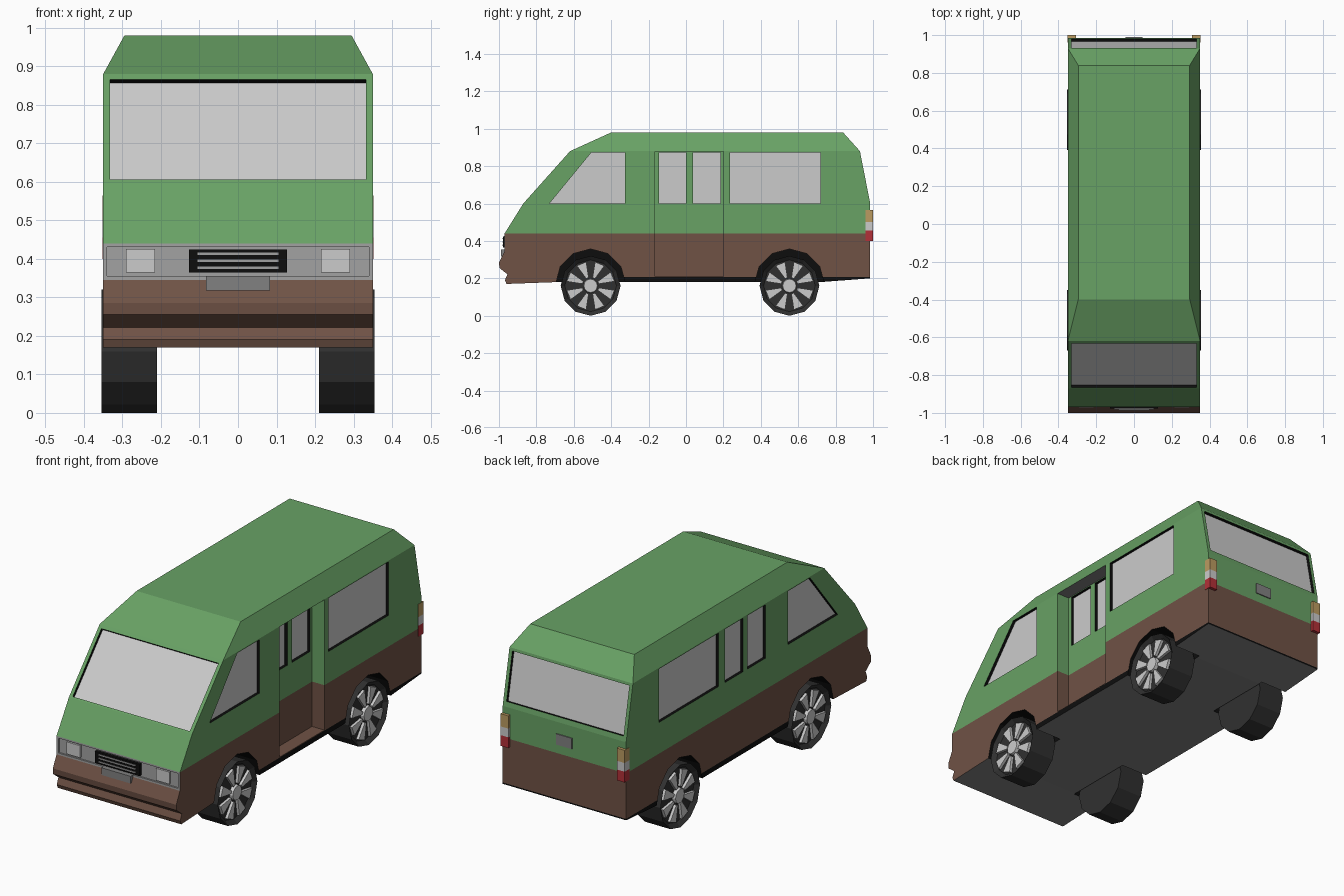
import bpy, bmesh
from math import sin, cos, pi, radians
from mathutils import Vector

if "Cube" in bpy.data.objects:
    bpy.data.objects.remove(bpy.data.objects["Cube"])

# Shared palette: every mesh uses the same slot order
COLOURS = dict(green=(.14, .36, .13), brown=(.16, .085, .06), black=(.004, .004, .004),
               glass=(.52, .52, .52), panel=(.36, .36, .36), under=(.22, .22, .22),
               tyre=(.03, .03, .03), red=(.45, .03, .04), amber=(.5, .33, .12))
NAMES = list(COLOURS)
MATS = []
for n, c in COLOURS.items():
    m = bpy.data.materials.new(n)
    m.diffuse_color = (*c, 1)
    m.use_nodes = True
    m.node_tree.nodes["Principled BSDF"].inputs["Base Color"].default_value = m.diffuse_color
    MATS.append(m)
idx = NAMES.index


def finish(name, bm):
    bmesh.ops.recalc_face_normals(bm, faces=bm.faces)
    me = bpy.data.meshes.new(name)
    bm.to_mesh(me)
    bm.free()
    for m in MATS:
        me.materials.append(m)
    ob = bpy.data.objects.new(name, me)
    bpy.context.collection.objects.link(ob)
    return ob


def prism_bm(a, b, wall, cap_a=None, cap_b=None, bm=None):
    """Solid between two matching outlines."""
    bm = bm or bmesh.new()
    va, vb = [bm.verts.new(p) for p in a], [bm.verts.new(p) for p in b]
    for vs, mat in ((va, cap_a), (vb, cap_b)):
        bm.faces.new(vs).material_index = idx(mat or wall)
    for i in range(len(va)):
        j = (i + 1) % len(va)
        bm.faces.new((va[i], va[j], vb[j], vb[i])).material_index = idx(wall)
    return bm


def rect(u0, u1, v0, v1):
    return [(u0, v0), (u1, v0), (u1, v1), (u0, v1)]


def box_bm(x0, x1, y0, y1, z0, z1, mat, bm=None):
    r = rect(x0, x1, z0, z1)
    return prism_bm([(x, y0, z) for x, z in r], [(x, y1, z) for x, z in r], mat, bm=bm)


def box(name, *args):
    return finish(name, box_bm(*args))


def split(bm, co, no):
    bmesh.ops.bisect_plane(bm, geom=bm.verts[:] + bm.edges[:] + bm.faces[:],
                           dist=1e-5, plane_co=co, plane_no=no)


def ring(r, y, z, x, n=12, start=-pi / 2):
    return [(x, y + r * cos(start + 2 * pi * i / n), z + r * sin(start + 2 * pi * i / n))
            for i in range(n)]


# Body shell: side profile (y, z) with a narrower hipped roof
W, ROOF_W = .35, .295
low = [(.93, .88), (.985, .6), (.985, .2), (.72, .18), (-.69, .18), (-.96, .17), (-.968, .19),
       (-.955, .222), (-.997, .255), (-1, .285), (-.97, .345), (-.97, .44), (-.87, .6), (-.62, .88)]
roof = [(-.4, .98), (.84, .98)]
bm = bmesh.new()
loops = []
for s in (1, -1):
    lo = [bm.verts.new((s * W, y, z)) for y, z in low]
    hi = [bm.verts.new((s * ROOF_W, y, z)) for y, z in roof]
    bm.faces.new(lo)
    bm.faces.new([lo[-1], *hi, lo[0]])
    loops.append(lo + hi)
for i in range(len(loops[0])):
    j = (i + 1) % len(loops[0])
    bm.faces.new((loops[0][i], loops[0][j], loops[1][j], loops[1][i]))
bmesh.ops.recalc_face_normals(bm, faces=bm.faces)
split(bm, (0, 0, .44), (0, 0, 1))
split(bm, (0, 0, .207), (0, 0, 1))
split(bm, (0, -.51, 0), (0, 1, 0))
bm.normal_update()
for f in bm.faces:
    c, n = f.calc_center_median(), f.normal
    if n.z < -.9 and c.z < .25:
        mat = 'under'
    elif c.z < .207 and c.y > -.51:
        mat = 'black'
    elif n.y < -.9 and .345 < c.z < .44 and c.y < -.96:
        mat = 'panel'
    else:
        mat = 'brown' if c.z < .44 else 'green'
    f.material_index = idx(mat)
body = finish('van_body', bm)
cutters = []

# Recessed side door on the right
bm = box_bm(.28, .45, -.165, .2, .21, .878, 'green')
split(bm, (0, 0, .44), (0, 0, 1))
for f in bm.faces:
    z = f.calc_center_median().z
    f.material_index = idx('under' if z > .87 else 'green' if z > .44 else 'brown')
cutters.append(finish('door_cutter', bm))

# Wheel arches
AXLES = (-.51, .553)
for s in (1, -1):
    for y in AXLES:
        cutters.append(finish('arch_cutter', prism_bm(ring(.187, y, .17, s * .2),
                                                      ring(.187, y, .17, s * .45), 'black')))


# Windows: shallow pockets with black walls and a glass floor
def pocket(pts, normal, depth=.015, wall='black', floor='glass'):
    n = Vector(normal).normalized()
    pts = [Vector(p) for p in pts]
    cutters.append(finish('pocket_cutter', prism_bm([p - n * depth for p in pts],
                                                    [p + n * .02 for p in pts], wall, floor)))


Z0, Z1 = .6, .874
for s in (1, -1):
    door_x = .28 if s > 0 else .35
    for x, outline in ((W, [(-.73, Z0), (-.325, Z0), (-.325, Z1), (-.505, Z1)]),
                       (door_x, rect(-.145, 0, Z0, Z1)),
                       (door_x, rect(.037, .185, Z0, Z1)),
                       (W, rect(.235, .72, Z0, Z1))):
        pocket([(s * x, y, z) for y, z in outline], (s, 0, 0))


def end_window(p0, p1, z0, z1, half, normal):
    (ya, za), (yb, zb) = p0, p1
    pts = []
    for x, z in rect(-half, half, z0, z1):
        pts.append((x, ya + (yb - ya) * (z - za) / (zb - za), z))
    pocket(pts, normal)


end_window((-.87, .6), (-.62, .88), .606, .866, .332, (0, -.28, .25))
end_window((.985, .6), (.93, .88), .625, .866, .332, (0, .28, .055))
pocket([(x, -.97, z) for x, z in rect(-.34, .34, .355, .431)], (0, -1, 0), .008, 'panel', 'panel')

# Apply all cuts, then drop the cutters
for c in cutters:
    mod = body.modifiers.new('cut', 'BOOLEAN')
    mod.operation, mod.solver, mod.object = 'DIFFERENCE', 'EXACT', c
dg = bpy.context.evaluated_depsgraph_get()
cut_mesh = bpy.data.meshes.new_from_object(body.evaluated_get(dg))
body.modifiers.clear()
body.data = cut_mesh
for c in cutters:
    bpy.data.objects.remove(c, do_unlink=True)

# Front: grille with slats, headlights, number plate
box('grille', -.127, .127, -.978, -.955, .364, .424, 'black')
bm = bmesh.new()
for z in (.377, .395, .413):
    box_bm(-.105, .105, -.981, -.97, z - .003, z + .003, 'panel', bm)
finish('grille_slats', bm)
for s in (1, -1):
    box('headlight', *sorted((s * .215, s * .291)), -.972, -.955, .364, .426, 'glass')
box('front_plate', -.083, .083, -.988, -.965, .318, .355, 'under')

# Rear: stacked lamps and plate
for s in (1, -1):
    x = sorted((s * .308, s * .352))
    for name, z0, z1, mat in (('indicator', .5, .565, 'amber'), ('reverse_lamp', .455, .5, 'glass'),
                              ('brake_lamp', .4, .455, 'red')):
        box(name, *x, .96, 1, z0, z1, mat)
box('rear_plate', -.045, .045, .97, .99, .485, .54, 'under')

# Wheels: 12-sided tyre with a dished face, wedge spokes and a hub
for s in (1, -1):
    for y in AXLES:
        bm = prism_bm(ring(.16, y, .16, s * .21), ring(.16, y, .16, s * .355), 'tyre')
        bmesh.ops.recalc_face_normals(bm, faces=bm.faces)
        face = [f for f in bm.faces if f.calc_center_median().x * s > .35]
        bmesh.ops.inset_region(bm, faces=face, thickness=.022)
        bmesh.ops.translate(bm, verts=face[0].verts, vec=(-s * .02, 0, 0))
        finish('tyre', bm)
        bm = prism_bm(ring(.04, y, .16, s * .33), ring(.036, y, .16, s * .353), 'glass')
        for k in range(8):
            a = 2 * pi * (k + .5) / 8
            pol = [(.045, -9), (.13, -12), (.13, 12), (.045, 9)]
            flat = [(y + r * cos(a + radians(d)), .16 + r * sin(a + radians(d))) for r, d in pol]
            prism_bm([(s * .33, *p) for p in flat], [(s * .349, *p) for p in flat], 'glass', bm=bm)
        finish('wheel_rim', bm)
